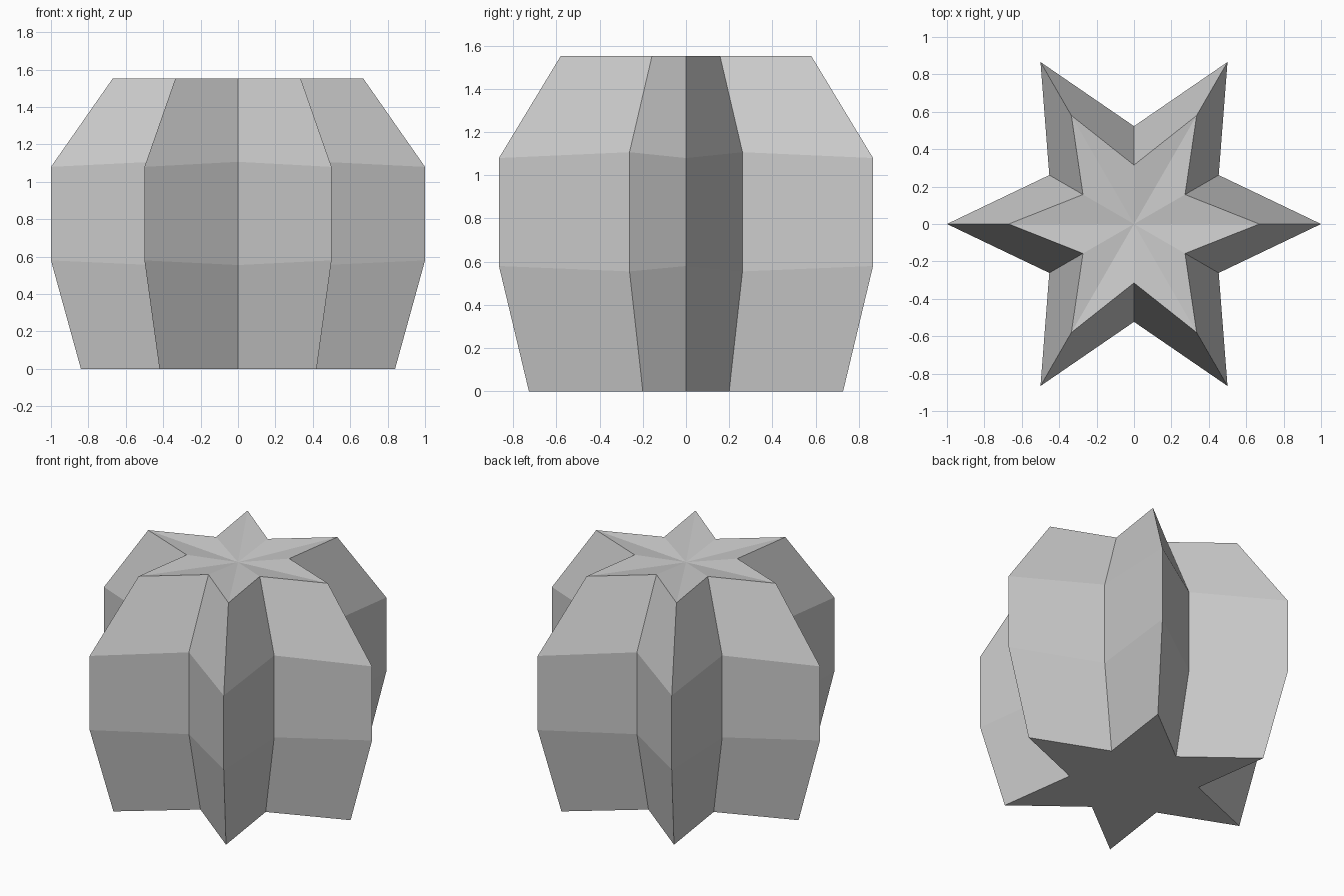
import bpy
import bmesh
from math import cos, sin, pi

cube = bpy.data.objects.get("Cube")
if cube:
    bpy.data.objects.remove(cube, do_unlink=True)

POINTS = 6
# Each level: tip radius, tip height, valley radius, valley height
LEVELS = [
    (0.84, 0.0, 0.40, 0.0),
    (1.0, 0.58, 0.523, 0.555),
    (1.0, 1.08, 0.523, 1.107),
    (0.67, 1.552, 0.315, 1.552),
]
TOP_CENTRE = 1.515


def star_ring(bm, tip_r, tip_z, valley_r, valley_z):
    """Ring of alternating tips and valleys, first tip on +x."""
    ring = []
    for i in range(POINTS * 2):
        a = pi * i / POINTS
        r, z = (valley_r, valley_z) if i % 2 else (tip_r, tip_z)
        ring.append(bm.verts.new((r * cos(a), r * sin(a), z)))
    return ring


def pairs(ring):
    return zip(ring, ring[1:] + ring[:1])


# Plain grey surface
grey = bpy.data.materials.new("plain grey")
grey.use_nodes = True
colour = (0.6, 0.6, 0.6, 1)
grey.diffuse_color = colour
grey.node_tree.nodes["Principled BSDF"].inputs["Base Color"].default_value = colour

# Ribbed star body
bm = bmesh.new()
rings = [star_ring(bm, *level) for level in LEVELS]
for low, high in zip(rings, rings[1:]):
    for (a, b), (d, c) in zip(pairs(low), pairs(high)):
        bm.faces.new((a, b, c, d))

# Flat underside
bm.faces.new(rings[0][::-1])

# Slightly sunken, faceted top
centre = bm.verts.new((0, 0, TOP_CENTRE))
for a, b in pairs(rings[-1]):
    bm.faces.new((a, b, centre))

mesh = bpy.data.meshes.new("star_body")
bm.to_mesh(mesh)
bm.free()
mesh.materials.append(grey)
body = bpy.data.objects.new("star_body", mesh)
bpy.context.collection.objects.link(body)
